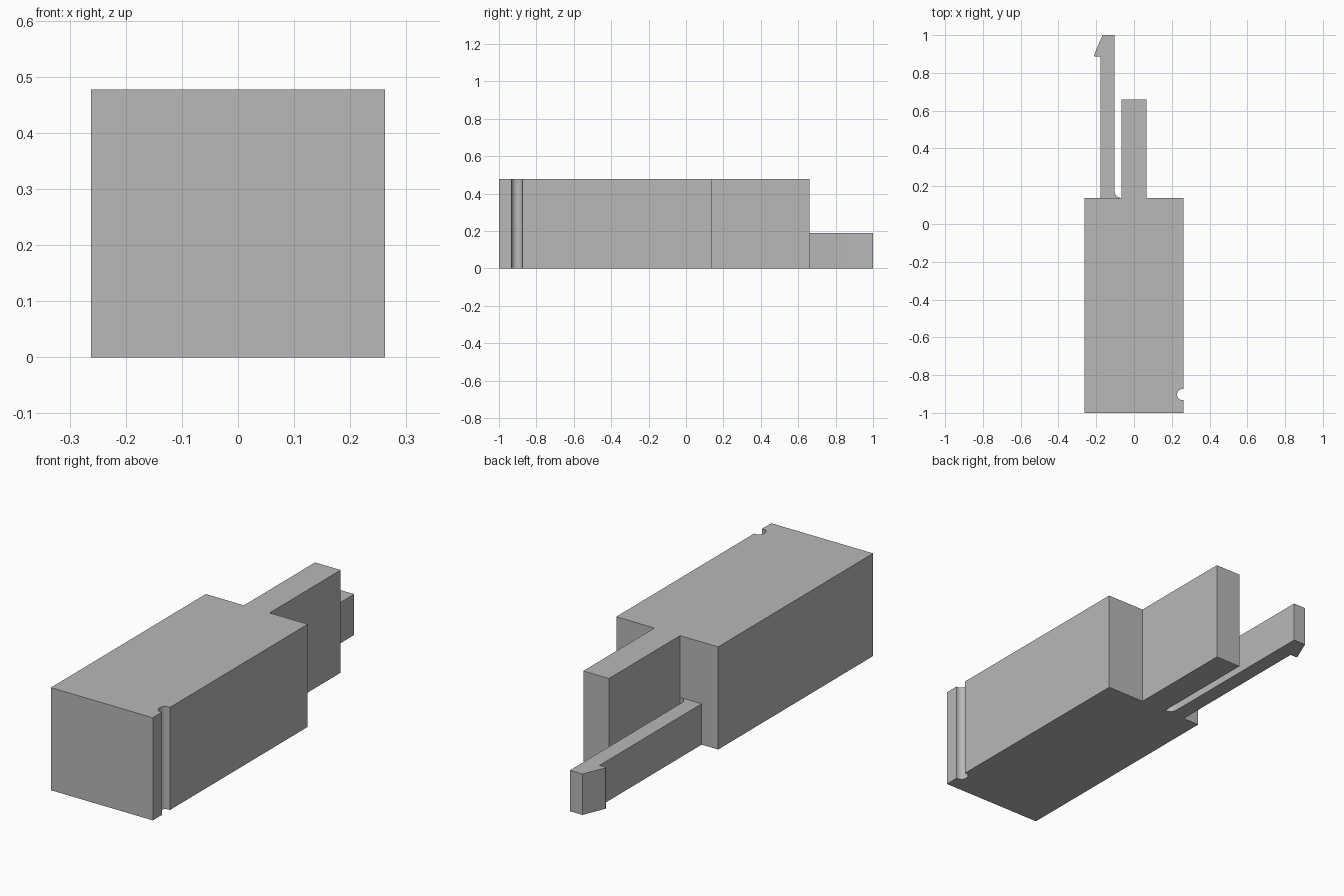
import bpy, bmesh
from math import cos, sin, radians

cube = bpy.data.objects.get("Cube")
if cube:
    bpy.data.objects.remove(cube, do_unlink=True)

GREY = (0.48, 0.48, 0.48, 1)
mat = bpy.data.materials.new("plain grey")
mat.use_nodes = True
mat.diffuse_color = GREY
mat.node_tree.nodes["Principled BSDF"].inputs["Base Color"].default_value = GREY


def arc(cx, cy, r, start, end, steps):
    """Points along a circular arc, angles in degrees."""
    angles = [radians(start + (end - start) * i / steps) for i in range(steps + 1)]
    return [(cx + r * cos(a), cy + r * sin(a)) for a in angles]


def extrude_profile(name, points, height):
    """Stand a plan outline on the ground and extrude it upwards."""
    bm = bmesh.new()
    face = bm.faces.new([bm.verts.new((x, y, 0)) for x, y in points])
    result = bmesh.ops.extrude_face_region(bm, geom=[face])
    top = [v for v in result["geom"] if isinstance(v, bmesh.types.BMVert)]
    bmesh.ops.translate(bm, verts=top, vec=(0, 0, height))
    bmesh.ops.recalc_face_normals(bm, faces=bm.faces)
    mesh = bpy.data.meshes.new(name)
    bm.to_mesh(mesh)
    bm.free()
    mesh.materials.append(mat)
    obj = bpy.data.objects.new(name, mesh)
    bpy.context.collection.objects.link(obj)
    bpy.ops.object.select_all(action="DESELECT")
    obj.select_set(True)
    bpy.context.view_layer.objects.active = obj
    bpy.ops.object.shade_smooth_by_angle(angle=radians(30))
    return obj


half, shoulder, tongue = 0.262, 0.138, 0.066

# Block with a rear tongue and a round-bottomed groove in its left side
notch_r, notch_y = 0.03, -0.903
body = [(-half, -1), (half, -1), (half, notch_y - notch_r)]
body += arc(half - 0.004, notch_y, notch_r, 270, 90, 16)
body += [(half, notch_y + notch_r), (half, shoulder), (tongue, shoulder),
         (tongue, 0.66), (-tongue, 0.66), (-tongue, shoulder), (-half, shoulder)]
extrude_profile("body_with_tongue", body, 0.477)

# Low latch arm with a barbed tip and a filleted root
outer, inner, fillet = -0.177, -0.103, 0.037
latch = [(outer, shoulder), (-tongue, shoulder)]
latch += arc(inner + fillet, shoulder + fillet, fillet, 270, 180, 8)[1:]
latch += [(inner, 1), (-0.167, 1), (-0.212, 0.894), (-0.209, 0.887), (outer, 0.887)]
extrude_profile("latch_arm", latch, 0.19)
